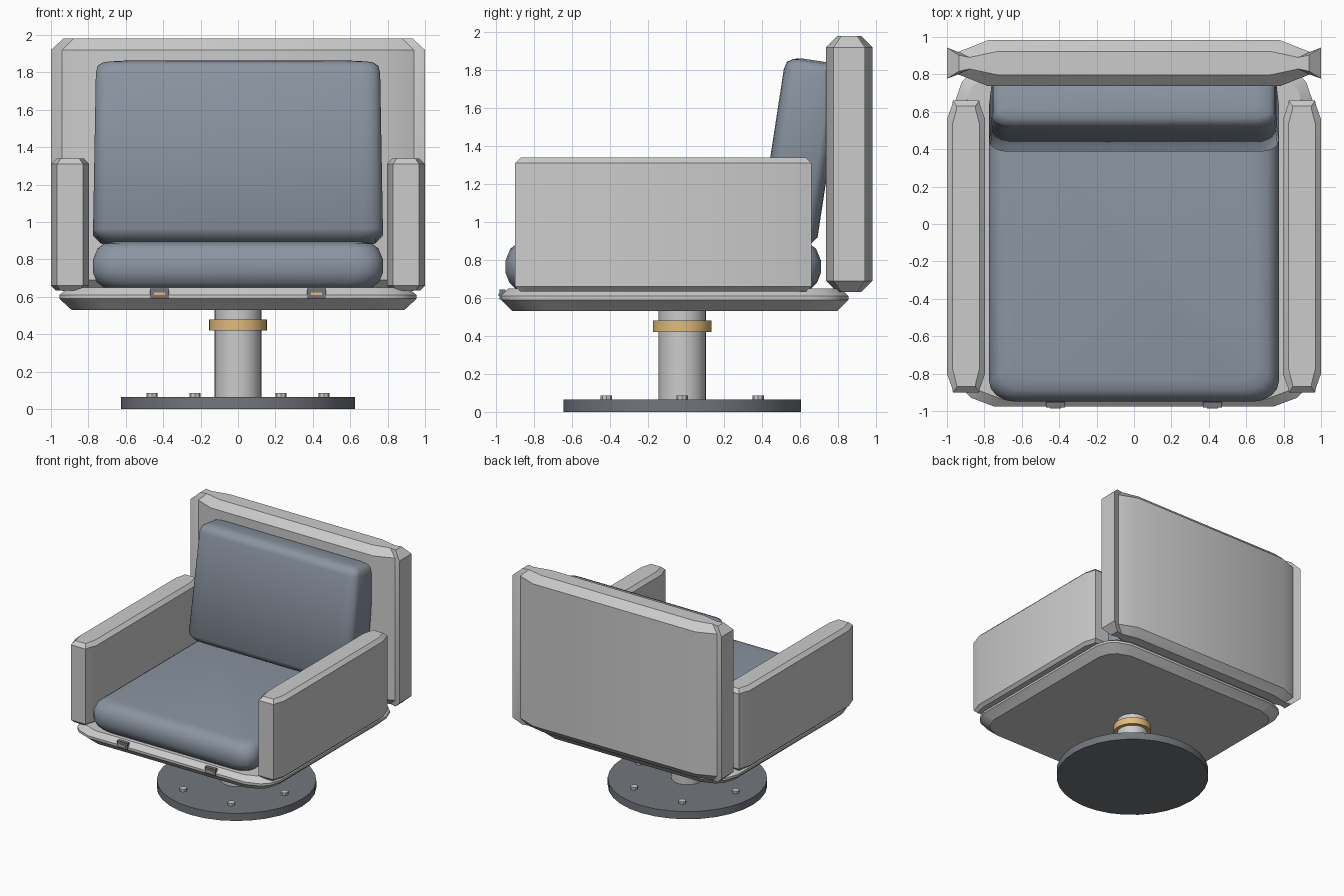
import bpy, bmesh, math

if "Cube" in bpy.data.objects:
    bpy.data.objects.remove(bpy.data.objects["Cube"])


def material(name, rgb):
    m = bpy.data.materials.new(name)
    m.diffuse_color = (*rgb, 1)
    m.use_nodes = True
    m.node_tree.nodes["Principled BSDF"].inputs["Base Color"].default_value = m.diffuse_color
    return m


FABRIC = material("blue grey fabric", (0.26, 0.30, 0.36))
DARK = material("dark metal", (0.17, 0.18, 0.20))
BRASS = material("brass", (0.75, 0.50, 0.20))


def finish(ob, mat=None, angle=30):
    if mat:
        ob.data.materials.append(mat)
    bpy.ops.object.select_all(action='DESELECT')
    ob.select_set(True)
    bpy.context.view_layer.objects.active = ob
    bpy.ops.object.shade_smooth_by_angle(angle=math.radians(angle))
    return ob


def loft(name, quarter, rings, loc, mat=None, tilt=0, angle=30):
    """Mirror a quarter outline in x and y, then stack it as inset rings (z, inset_x, inset_y)."""
    q = quarter
    outline = (q + [(-x, y) for x, y in reversed(q)]
               + [(-x, -y) for x, y in q] + [(x, -y) for x, y in reversed(q)])
    hx, hy = max(p[0] for p in q), max(p[1] for p in q)
    bm = bmesh.new()
    loops = [[bm.verts.new((x * (1 - ix / hx), y * (1 - iy / hy), z)) for x, y in outline]
             for z, ix, iy in rings]
    n = len(outline)
    for a, b in zip(loops, loops[1:]):
        for i in range(n):
            bm.faces.new((a[i], a[(i + 1) % n], b[(i + 1) % n], b[i]))
    bm.faces.new(loops[0][::-1])
    bm.faces.new(loops[-1])
    bmesh.ops.recalc_face_normals(bm, faces=bm.faces)
    me = bpy.data.meshes.new(name)
    bm.to_mesh(me)
    bm.free()
    ob = bpy.data.objects.new(name, me)
    bpy.context.collection.objects.link(ob)
    ob.location = loc
    ob.rotation_euler.x = tilt
    return finish(ob, mat, angle)


def round_quarter(hx, hy, rx, ry, steps=4):
    arc = [math.pi / 2 * i / steps for i in range(steps + 1)]
    return [(hx - rx + rx * math.cos(a), hy - ry + ry * math.sin(a)) for a in arc]


def cylinder(name, r, z0, z1, x=0, y=-0.02, mat=None, sides=32):
    bpy.ops.mesh.primitive_cylinder_add(vertices=sides, radius=r, depth=z1 - z0,
                                        location=(x, y, (z0 + z1) / 2))
    bpy.context.object.name = name
    return finish(bpy.context.object, mat)


def box(name, size, loc, mat):
    bpy.ops.mesh.primitive_cube_add(size=1, location=loc)
    ob = bpy.context.object
    ob.name, ob.scale = name, size
    ob.data.materials.append(mat)


# Swivel pedestal
cylinder("base_disc", 0.625, 0, 0.065, mat=DARK)
cylinder("column", 0.125, 0.06, 0.54)
cylinder("collar", 0.155, 0.42, 0.48, mat=BRASS)
for i in range(6):
    a = math.radians(60 * i)
    cylinder(f"bolt_{i + 1}", 0.03, 0.06, 0.087, 0.46 * math.cos(a),
             -0.02 + 0.4 * math.sin(a) / math.sin(math.pi / 3), sides=8)

# Seat slab with chamfered rim
loft("seat_slab", [(0.955, 0.72), (0.92, 0.82), (0.87, 0.87), (0.75, 0.915)],
     [(0.53, 0.065, 0.06), (0.59, 0, 0), (0.61, 0, 0), (0.65, 0.05, 0.04)], (0, -0.06, 0))

# Armrests
for side, x in (("left", -0.898), ("right", 0.898)):
    loft(f"{side}_armrest", [(0.102, 0.68), (0.075, 0.755), (0.07, 0.78)],
         [(0.635, 0.025, 0.025), (0.66, 0, 0), (1.31, 0, 0), (1.34, 0.03, 0.03)],
         (x, -0.12, 0))

# Tall back panel, thinning then flaring at its side edges
loft("back_panel", [(1.0, 0.083), (0.94, 0.06), (0.78, 0.123)],
     [(0.63, 0.065, 0.06), (0.69, 0, 0), (1.92, 0, 0), (1.98, 0.065, 0.06)],
     (0, 0.86, 0))

# Soft cushions
loft("seat_cushion", round_quarter(0.775, 0.83, 0.14, 0.11),
     [(0.64, 0.07, 0.06), (0.68, 0.02, 0.02), (0.73, 0, 0), (0.80, 0, 0),
      (0.86, 0.025, 0.025), (0.885, 0.06, 0.06), (0.895, 0.11, 0.11)],
     (0, -0.12, 0), FABRIC, angle=50)
loft("back_cushion", round_quarter(0.775, 0.155, 0.10, 0.06),
     [(-0.49, 0.10, 0.08), (-0.475, 0.04, 0.035), (-0.43, 0, 0), (0.42, 0.015, 0),
      (0.46, 0.025, 0.01), (0.48, 0.05, 0.04), (0.49, 0.11, 0.08)],
     (0, 0.605, 1.367), FABRIC, tilt=-math.radians(8.7), angle=50)

# Front latches
for side, x in (("left", -0.42), ("right", 0.42)):
    box(f"{side}_latch", (0.10, 0.03, 0.055), (x, -0.967, 0.618), DARK)
    box(f"{side}_latch_pin", (0.06, 0.01, 0.014), (x, -0.982, 0.617), BRASS)
